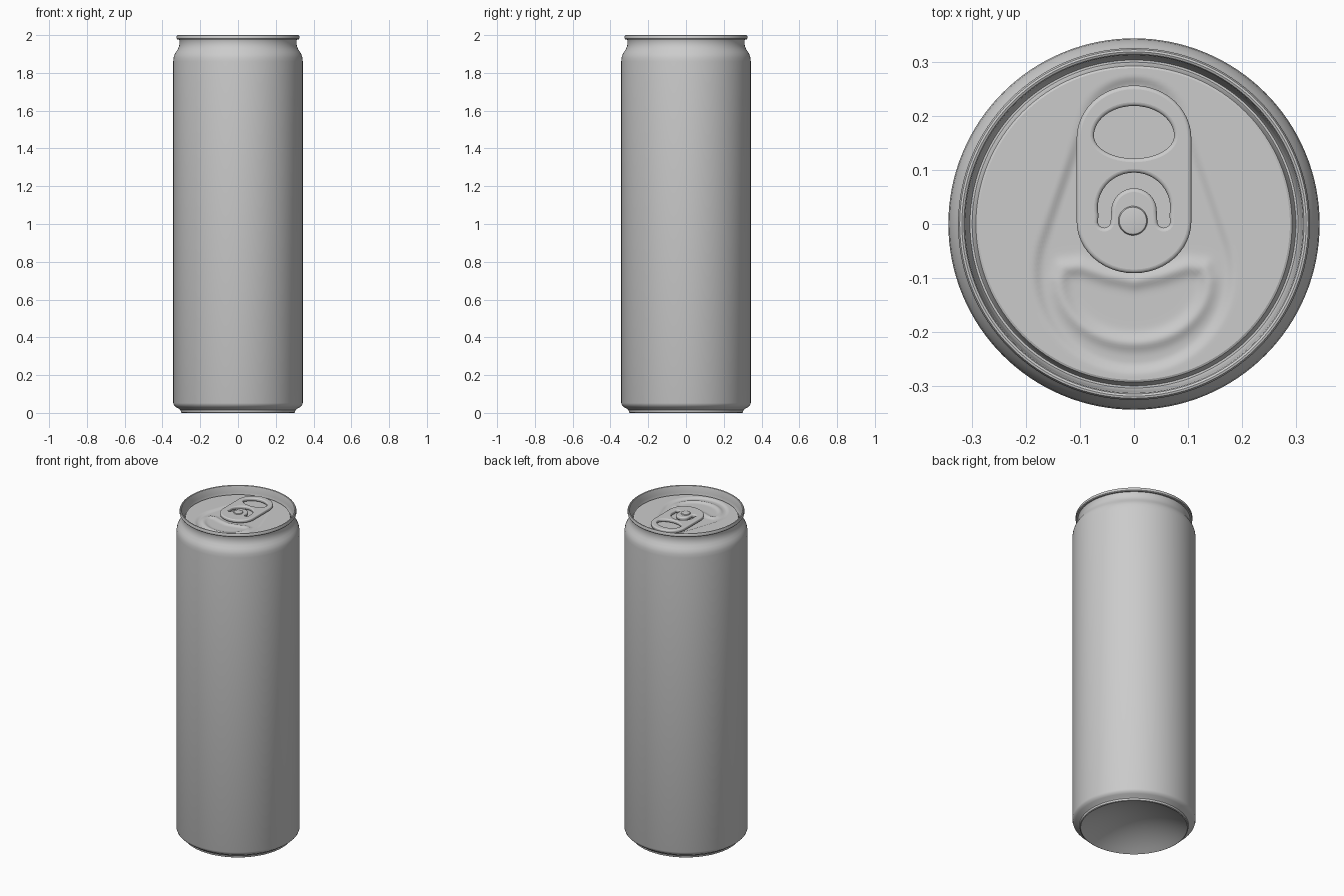
import bpy, bmesh, math
from math import sin, cos, pi, hypot, exp

if "Cube" in bpy.data.objects:
    bpy.data.objects.remove(bpy.data.objects["Cube"])

SEG = 128
PANEL_Z, PANEL_R = 1.955, 0.288


def finish(name, bm, angle=35):
    bmesh.ops.recalc_face_normals(bm, faces=bm.faces)
    me = bpy.data.meshes.new(name)
    bm.to_mesh(me)
    bm.free()
    ob = bpy.data.objects.new(name, me)
    bpy.context.collection.objects.link(ob)
    smooth(ob, angle)
    return ob


def smooth(ob, angle=35):
    bpy.ops.object.select_all(action='DESELECT')
    bpy.context.view_layer.objects.active = ob
    ob.select_set(True)
    bpy.ops.object.shade_smooth_by_angle(angle=math.radians(angle))


def lathe(name, profile, height=None, cx=0, cy=0, seg=SEG):
    """Spin (r, z) points round z; height(x, y) may add relief."""
    bm = bmesh.new()
    rings = []
    for r, z in profile:
        n = 1 if r == 0 else seg
        rings.append([])
        for i in range(n):
            x, y = cx + r * cos(2 * pi * i / seg), cy + r * sin(2 * pi * i / seg)
            rings[-1].append(bm.verts.new((x, y, z + (height(x, y) if height else 0))))
    for a, b in zip(rings, rings[1:]):
        for i in range(seg):
            j = (i + 1) % seg
            quad = [a[i % len(a)], a[j % len(a)], b[j % len(b)], b[i % len(b)]]
            bm.faces.new(list(dict.fromkeys(quad)))
    return finish(name, bm)


# Can body: domed base, foot, wall and necked shoulder
dome = [(0.297 * i / 10, 0.09 * (1 - (i / 10) ** 2)) for i in range(11)]
lathe("can_body", dome + [
    (0.302, 0.003), (0.304, 0.014), (0.312, 0.021), (0.328, 0.030), (0.339, 0.040),
    (0.343, 0.052), (0.343, 1.86), (0.341, 1.880), (0.337, 1.895), (0.329, 1.910),
    (0.319, 1.925), (0.313, 1.938), (0.310, 1.952), (0.310, 1.970), (0.313, 1.979)])

# Rolled rim and countersunk groove around the lid
lathe("lid_rim", [
    (0.311, 1.978), (0.322, 1.978), (0.325, 1.982), (0.325, 1.993), (0.322, 1.999),
    (0.318, 2.0), (0.314, 1.998), (0.312, 1.992), (0.309, 1.960), (0.306, 1.938),
    (0.303, 1.932), (0.299, 1.932), (0.296, 1.937), (0.294, 1.948), (0.292, 1.953),
    (PANEL_R, PANEL_Z)])


# Lid panel with a pressed teardrop and a raised bead round the opening
def teardrop(x, y, r1=0.178, r2=0.092, y1=-0.09, y2=0.172):
    """Signed distance to the hull of two circles."""
    h, x, y = y2 - y1, abs(x), y - y1
    b = (r1 - r2) / h
    a = math.sqrt(1 - b * b)
    k = -b * x + a * y
    if k < 0:
        return hypot(x, y) - r1
    if k > a * h:
        return hypot(x, y - h) - r2
    return a * x + b * y - r1


bead = [(0.138 * cos(t), -0.105 + 0.115 * sin(t)) for t in
        [pi + pi * i / 16 for i in range(17)]]
bead += [(0.13, -0.082), (0.1, -0.078), (0.05, -0.095), (0, -0.105),
         (-0.05, -0.095), (-0.1, -0.078), (-0.13, -0.082)]


def bead_distance(x, y):
    best = 9
    for (ax, ay), (bx, by) in zip(bead, bead[1:] + bead[:1]):
        dx, dy = bx - ax, by - ay
        t = max(0, min(1, ((x - ax) * dx + (y - ay) * dy) / (dx * dx + dy * dy)))
        best = min(best, hypot(x - ax - t * dx, y - ay - t * dy))
    return best


def relief(x, y):
    t = max(0, min(1, 0.5 - teardrop(x, y) / 0.022))
    z = -0.007 * t * t * (3 - 2 * t)
    if y < 0:
        z += 0.007 * exp(-(bead_distance(x, y) / 0.014) ** 2)
    return z


lathe("lid_panel", [(PANEL_R * i / 60, PANEL_Z) for i in range(60, -1, -1)], relief)


# Pull tab: filled outline with finger hole and C-shaped slot
def arc(cx, cy, rx, ry, a0, a1, n=24):
    return [(cx + rx * cos(math.radians(a0 + (a1 - a0) * i / n)),
             cy + ry * sin(math.radians(a0 + (a1 - a0) * i / n))) for i in range(n + 1)]


outline = arc(0, 0.158, 0.106, 0.098, 0, 180) + arc(0, 0.005, 0.106, 0.096, 180, 360)
finger_hole = arc(0, 0.163, 0.074, 0.055, 0, 180) + arc(0, 0.163, 0.074, 0.042, 180, 360)[1:-1]
slot = (arc(0, 0.03, 0.067, 0.065, -12, 192) + arc(-0.055, 0.005, 0.012, 0.012, 190, 350, 8)
        + arc(0, 0.024, 0.042, 0.042, 180, 0) + arc(0.055, 0.005, 0.012, 0.012, 190, 350, 8))

B = 0.007
cu = bpy.data.curves.new("pull_tab", 'CURVE')
cu.dimensions, cu.fill_mode = '2D', 'BOTH'
cu.extrude, cu.bevel_depth, cu.bevel_resolution, cu.offset = 0.003, B, 3, -B
for pts in (outline, finger_hole, slot):
    sp = cu.splines.new('POLY')
    sp.points.add(len(pts) - 1)
    for p, (x, y) in zip(sp.points, pts):
        p.co = (x, y, 0, 1)
    sp.use_cyclic_u = True
tab = bpy.data.objects.new("pull_tab", cu)
bpy.context.collection.objects.link(tab)
tab.location.z = 1.967
bpy.ops.object.select_all(action='DESELECT')
bpy.context.view_layer.objects.active = tab
tab.select_set(True)
bpy.ops.object.convert(target='MESH')
smooth(bpy.context.view_layer.objects.active, 40)

# Rivet holding the tab
lathe("tab_rivet", [(0.027, 1.945), (0.027, 1.979), (0.025, 1.982), (0.021, 1.983), (0, 1.983)],
      cx=-0.002, cy=0.006, seg=48)
